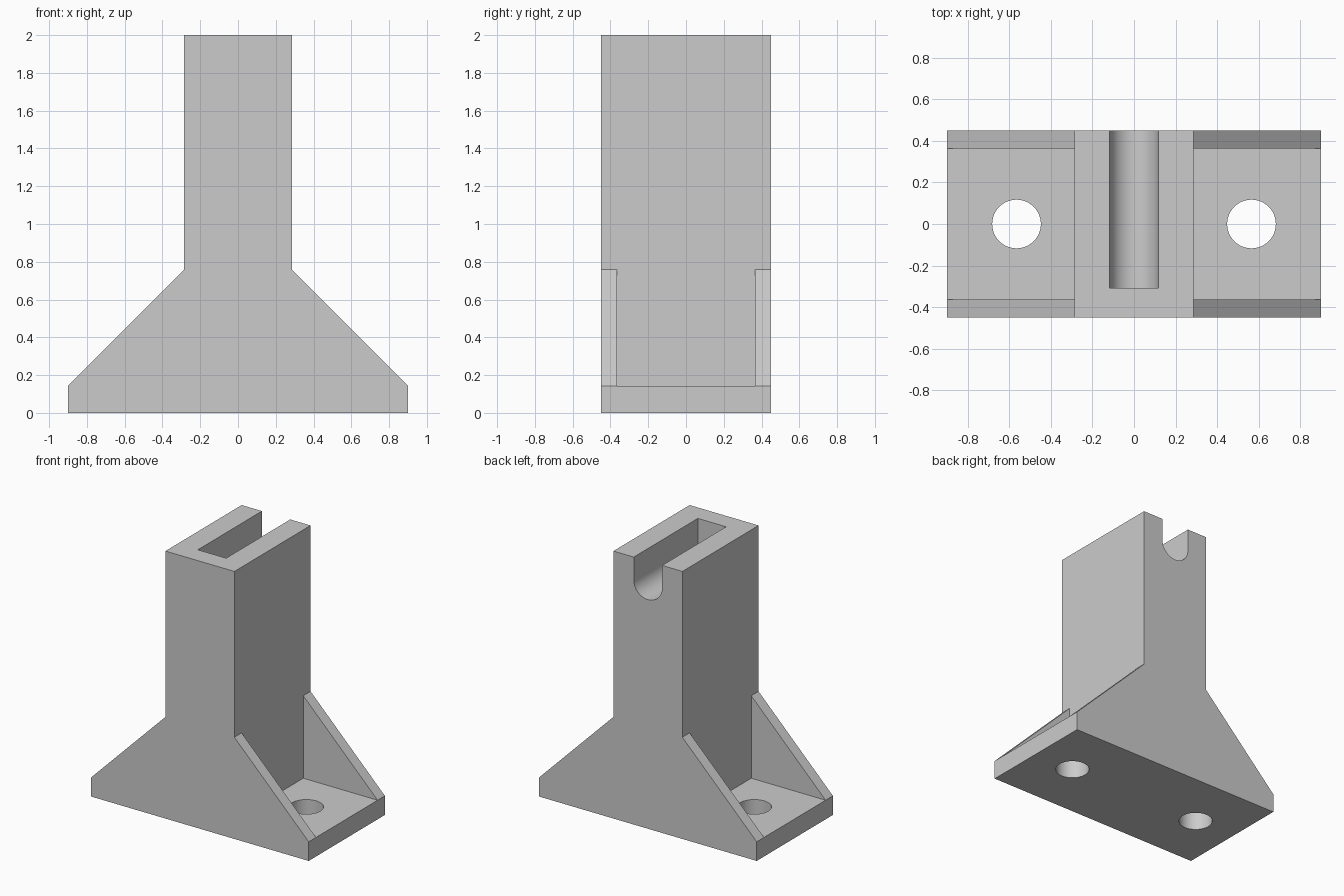
import bpy
import bmesh
from mathutils import Matrix, Vector

if "Cube" in bpy.data.objects:
    bpy.data.objects.remove(bpy.data.objects["Cube"], do_unlink=True)

# Main dimensions
HALF_X, HALF_Y, HEIGHT = 0.9, 0.45, 2.0
POST_X, BASE_Z, RIB_Z, RIB_T = 0.285, 0.143, 0.76, 0.086
HOLE_X, HOLE_R = 0.565, 0.117
SLOT_R, SLOT_Z, SLOT_FRONT = 0.117, 1.83, -0.307

grey = bpy.data.materials.new("plain grey")
grey.use_nodes = True
grey.diffuse_color = (0.6, 0.6, 0.6, 1)
grey.node_tree.nodes["Principled BSDF"].inputs["Base Color"].default_value = (0.6, 0.6, 0.6, 1)


def make_object(name, bm):
    bmesh.ops.recalc_face_normals(bm, faces=bm.faces)
    mesh = bpy.data.meshes.new(name)
    bm.to_mesh(mesh)
    bm.free()
    mesh.materials.append(grey)
    obj = bpy.data.objects.new(name, mesh)
    bpy.context.collection.objects.link(obj)
    return obj


def extrude_xz(name, profile, y0, y1):
    """Extrude an outline in the x-z plane from y0 to y1."""
    bm = bmesh.new()
    face = bm.faces.new([bm.verts.new((x, y0, z)) for x, z in profile])
    out = bmesh.ops.extrude_face_region(bm, geom=[face])
    verts = [v for v in out["geom"] if isinstance(v, bmesh.types.BMVert)]
    bmesh.ops.translate(bm, verts=verts, vec=(0, y1 - y0, 0))
    return make_object(name, bm)


def box(name, x0, x1, y0, y1, z0, z1):
    return extrude_xz(name, [(x0, z0), (x1, z0), (x1, z1), (x0, z1)], y0, y1)


def cylinder(name, centre, radius, length, axis):
    bm = bmesh.new()
    turn = Vector((0, 0, 1)).rotation_difference(Vector(axis)).to_matrix().to_4x4()
    bmesh.ops.create_cone(bm, cap_ends=True, segments=64, radius1=radius, radius2=radius,
                          depth=length, matrix=Matrix.Translation(centre) @ turn)
    return make_object(name, bm)


def cut(target, cutter):
    cutter.hide_render = True
    mod = target.modifiers.new("cut", 'BOOLEAN')
    mod.operation, mod.solver, mod.object = 'DIFFERENCE', 'EXACT', cutter
    bpy.context.view_layer.objects.active = target
    bpy.ops.object.modifier_apply(modifier=mod.name)
    bpy.data.objects.remove(cutter, do_unlink=True)


# Flared body: one outline through base, ribs and post
half = [(HALF_X, 0), (HALF_X, BASE_Z), (POST_X, RIB_Z), (POST_X, HEIGHT)]
outline = half + [(-x, z) for x, z in reversed(half)]
body = extrude_xz("bracket_body", outline, -HALF_Y, HALF_Y)

# Pockets between the ribs, and the bolt holes, on both sides
for side in (-1, 1):
    x0, x1 = sorted((side * POST_X, side * (HALF_X + 0.1)))
    cut(body, box("pocket_cutter", x0, x1, RIB_T - HALF_Y, HALF_Y - RIB_T, BASE_Z, 1))
    cut(body, cylinder("hole_cutter", (side * HOLE_X, 0, 0), HOLE_R, 1, (0, 0, 1)))

# Round-bottomed slot, open at the top and back
slot_end = HALF_Y + 0.1
cut(body, box("slot_cutter", -SLOT_R, SLOT_R, SLOT_FRONT, slot_end, SLOT_Z, HEIGHT + 0.1))
cut(body, cylinder("slot_round_cutter", (0, (SLOT_FRONT + slot_end) / 2, SLOT_Z),
                   SLOT_R, slot_end - SLOT_FRONT, (0, 1, 0)))

# Smooth the round cuts, keep the edges sharp
bpy.ops.object.select_all(action='DESELECT')
body.select_set(True)
bpy.context.view_layer.objects.active = body
bpy.ops.object.shade_smooth_by_angle(angle=0.5)
